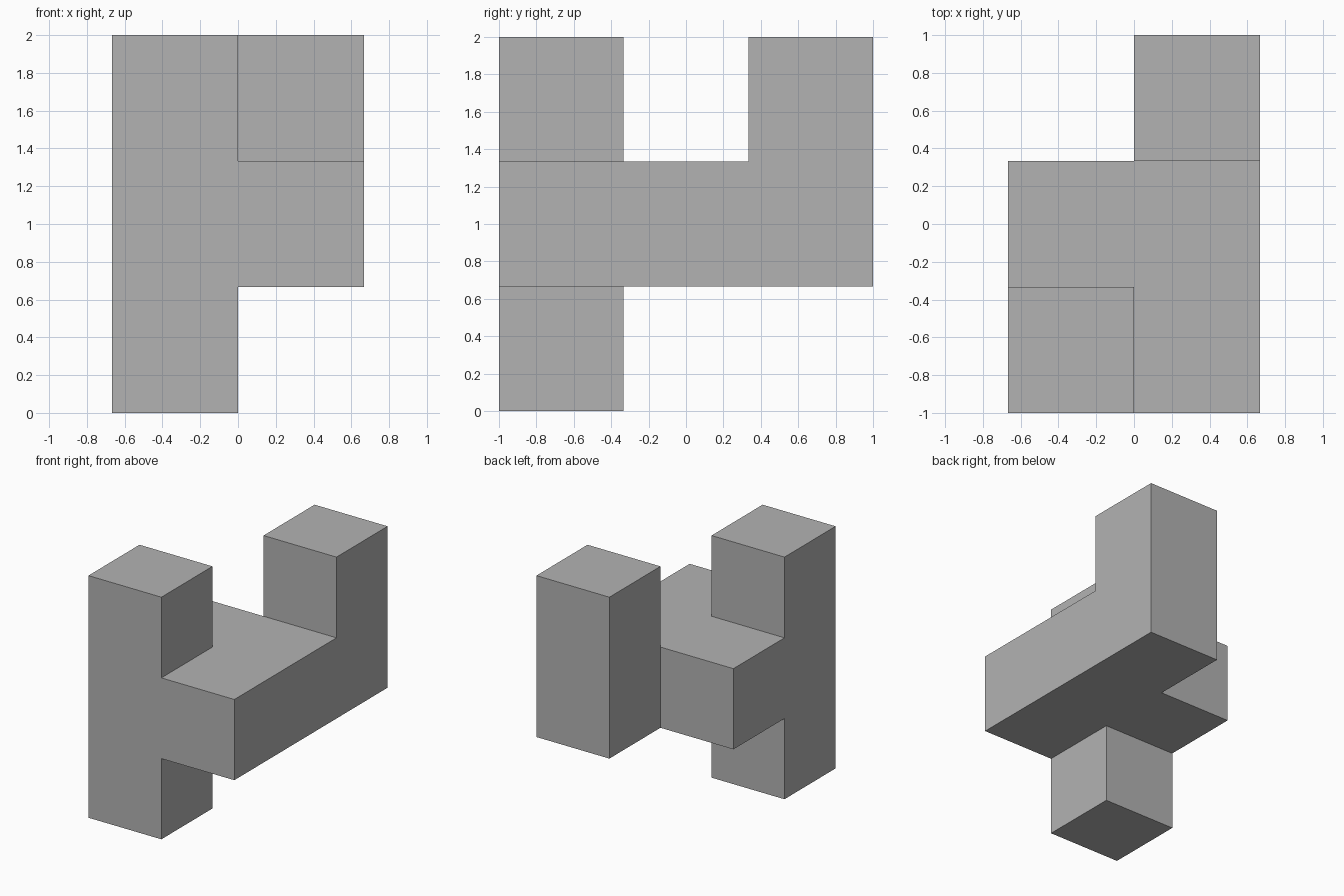
import bpy
import bmesh
import math
from mathutils import Vector

cube = bpy.data.objects.get("Cube")
if cube:
    bpy.data.objects.remove(cube, do_unlink=True)

UNIT = 2 / 3
ORIGIN = Vector((-UNIT, -1, 0))

# Single grey material
grey = bpy.data.materials.new("plain grey")
grey.use_nodes = True
colour = (0.45, 0.45, 0.45, 1)
grey.diffuse_color = colour
grey.node_tree.nodes["Principled BSDF"].inputs["Base Color"].default_value = colour

# Unit cells filled by each part of the block
front_column = {(0, 0, z) for z in range(3)}
long_beam = {(1, y, 1) for y in range(3)}
side_stub = {(0, 1, 1)}
back_post = {(1, 2, 2)}
cells = front_column | long_beam | side_stub | back_post


def add_outer_faces(bm, cell):
    """Add the cell's faces that do not touch another filled cell."""
    centre = Vector(cell) + Vector((0.5, 0.5, 0.5))
    for axis in range(3):
        for sign in (-1, 1):
            normal = Vector((0, 0, 0))
            normal[axis] = sign
            if tuple(int(c + n) for c, n in zip(cell, normal)) in cells:
                continue
            u = Vector((0, 0, 0))
            u[(axis + 1) % 3] = 0.5
            v = normal.cross(u)
            middle = centre + normal / 2
            corners = (middle - u - v, middle + u - v, middle + u + v, middle - u + v)
            bm.faces.new([bm.verts.new(ORIGIN + c * UNIT) for c in corners])


# One clean solid: weld the cells and merge the flat faces
bm = bmesh.new()
for cell in sorted(cells):
    add_outer_faces(bm, cell)
bmesh.ops.remove_doubles(bm, verts=bm.verts[:], dist=0.001)
bmesh.ops.dissolve_limit(bm, angle_limit=math.radians(1), verts=bm.verts[:], edges=bm.edges[:])
bmesh.ops.recalc_face_normals(bm, faces=bm.faces[:])

mesh = bpy.data.meshes.new("puzzle_block")
bm.to_mesh(mesh)
bm.free()
mesh.materials.append(grey)
block = bpy.data.objects.new("puzzle_block", mesh)
bpy.context.collection.objects.link(block)
